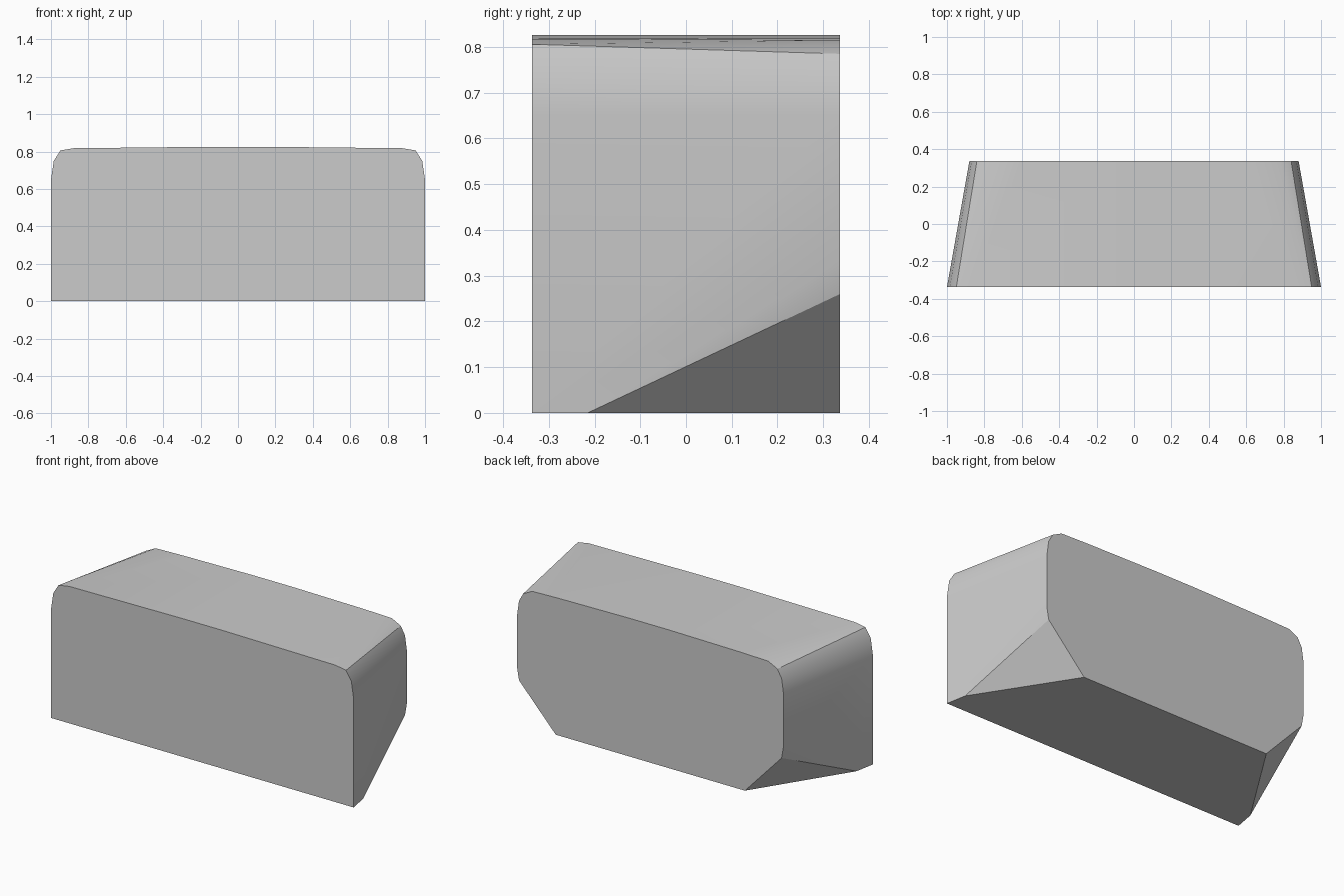
import bpy, bmesh

if "Cube" in bpy.data.objects:
    bpy.data.objects.remove(bpy.data.objects["Cube"])

D = 0.337  # half depth

# Right half of the front outline (x, z): square bottom, rounded top
front = [(1, 0), (1, 0.65), (0.985, 0.75), (0.95, 0.806), (0.88, 0.818),
         (0.6, 0.822), (0.13, 0.826)]
# Right half of the narrower back outline, with cut lower corners
back = [(0.625, 0), (0.868, 0.26), (0.88, 0.33), (0.88, 0.65), (0.868, 0.735),
        (0.84, 0.785), (0.78, 0.815), (0.6, 0.82), (0.13, 0.826)]

points = [(x, -D, z) for x, z in front] + [(x, D, z) for x, z in back]
points.append((0.978, -0.215, 0))  # where the lower corner cut starts

# Mirror the outlines and wrap them in one convex block
bm = bmesh.new()
for x, y, z in points:
    for side in (-1, 1):
        bm.verts.new((side * x, y, z))
bmesh.ops.convex_hull(bm, input=bm.verts[:])
bmesh.ops.dissolve_limit(bm, angle_limit=0.01, verts=bm.verts[:], edges=bm.edges[:])
bmesh.ops.recalc_face_normals(bm, faces=bm.faces[:])

mesh = bpy.data.meshes.new("tapered_block")
bm.to_mesh(mesh)
bm.free()
block = bpy.data.objects.new("tapered_block", mesh)
bpy.context.collection.objects.link(block)

# Soft upper corners, crisp front, back and lower cuts
bpy.context.view_layer.objects.active = block
block.select_set(True)
bpy.ops.object.shade_smooth_by_angle(angle=0.52)
